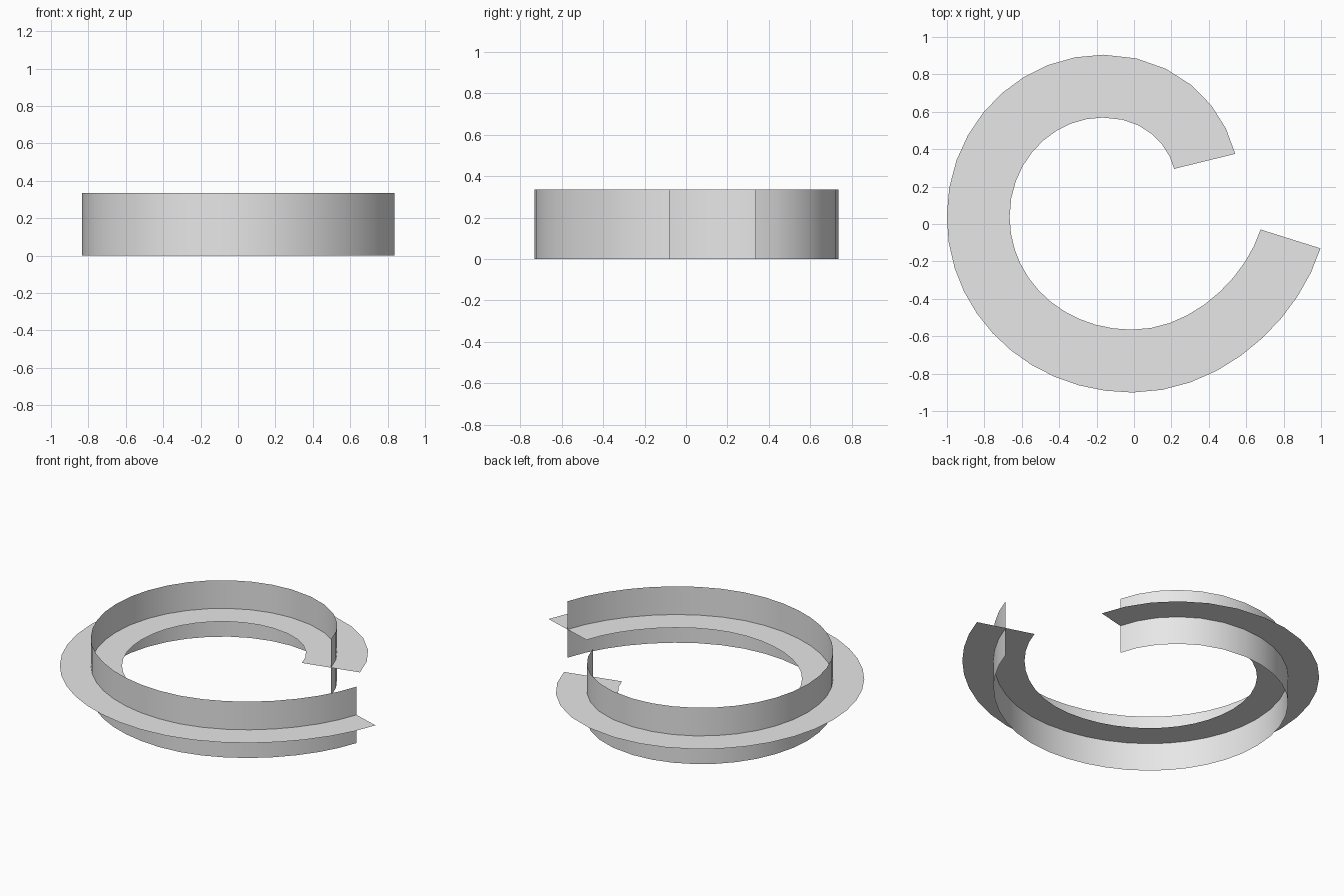
import bpy
from mathutils import Vector
from mathutils.geometry import interpolate_bezier

if "Cube" in bpy.data.objects:
    bpy.data.objects.remove(bpy.data.objects["Cube"])

HALF = 0.168   # half width of the flat band and half height of the wall
MID = 0.168    # height of the flat band

# Open spiral centre line: (start, handle, handle, end, segments)
SPANS = [
    ((0.378, 0.335), (0.328, 0.539), (0.135, 0.737), (-0.165, 0.737), 6),
    ((-0.165, 0.737), (-0.534, 0.737), (-0.833, 0.425), (-0.833, 0.040), 9),
    ((-0.833, 0.040), (-0.833, -0.392), (-0.470, -0.733), (-0.010, -0.733), 11),
    ((-0.010, -0.733), (0.390, -0.733), (0.735, -0.404), (0.837, -0.080), 9),
]
path = []
for a, b, c, d, n in SPANS:
    pts = interpolate_bezier(*[Vector((*p, 0)) for p in (a, b, c, d)], n + 1)
    path += pts if not path else pts[1:]

# Outward direction at each path point; ends follow the curve handles
sides = []
for i, p in enumerate(path):
    if i == 0:
        t = Vector((*SPANS[0][1], 0)) - p
    elif i == len(path) - 1:
        t = p - Vector((*SPANS[-1][2], 0))
    else:
        t = path[i + 1] - path[i - 1]
    sides.append(Vector((t.y, -t.x, 0)).normalized())

grey = bpy.data.materials.new("light grey")
grey.diffuse_color = (0.8, 0.8, 0.8, 1)
grey.use_nodes = True
grey.node_tree.nodes["Principled BSDF"].inputs["Base Color"].default_value = grey.diffuse_color


def ribbon(name, offsets):
    """Sweep a line of (sideways, height) points along the path."""
    verts = [p + s * o + Vector((0, 0, z))
             for p, s in zip(path, sides) for o, z in offsets]
    k = len(offsets)
    faces = [(i * k + j, (i + 1) * k + j, (i + 1) * k + j + 1, i * k + j + 1)
             for i in range(len(path) - 1) for j in range(k - 1)]
    mesh = bpy.data.meshes.new(name)
    mesh.from_pydata(verts, [], faces)
    mesh.materials.append(grey)
    obj = bpy.data.objects.new(name, mesh)
    bpy.context.collection.objects.link(obj)
    bpy.ops.object.select_all(action='DESELECT')
    obj.select_set(True)
    bpy.context.view_layer.objects.active = obj
    bpy.ops.object.shade_smooth_by_angle()


# Flat band, facing up, and upright wall through its middle, facing out
ribbon("flat_band", [(HALF, MID), (0, MID), (-HALF, MID)])
ribbon("upright_wall", [(0, MID - HALF), (0, MID), (0, MID + HALF)])
